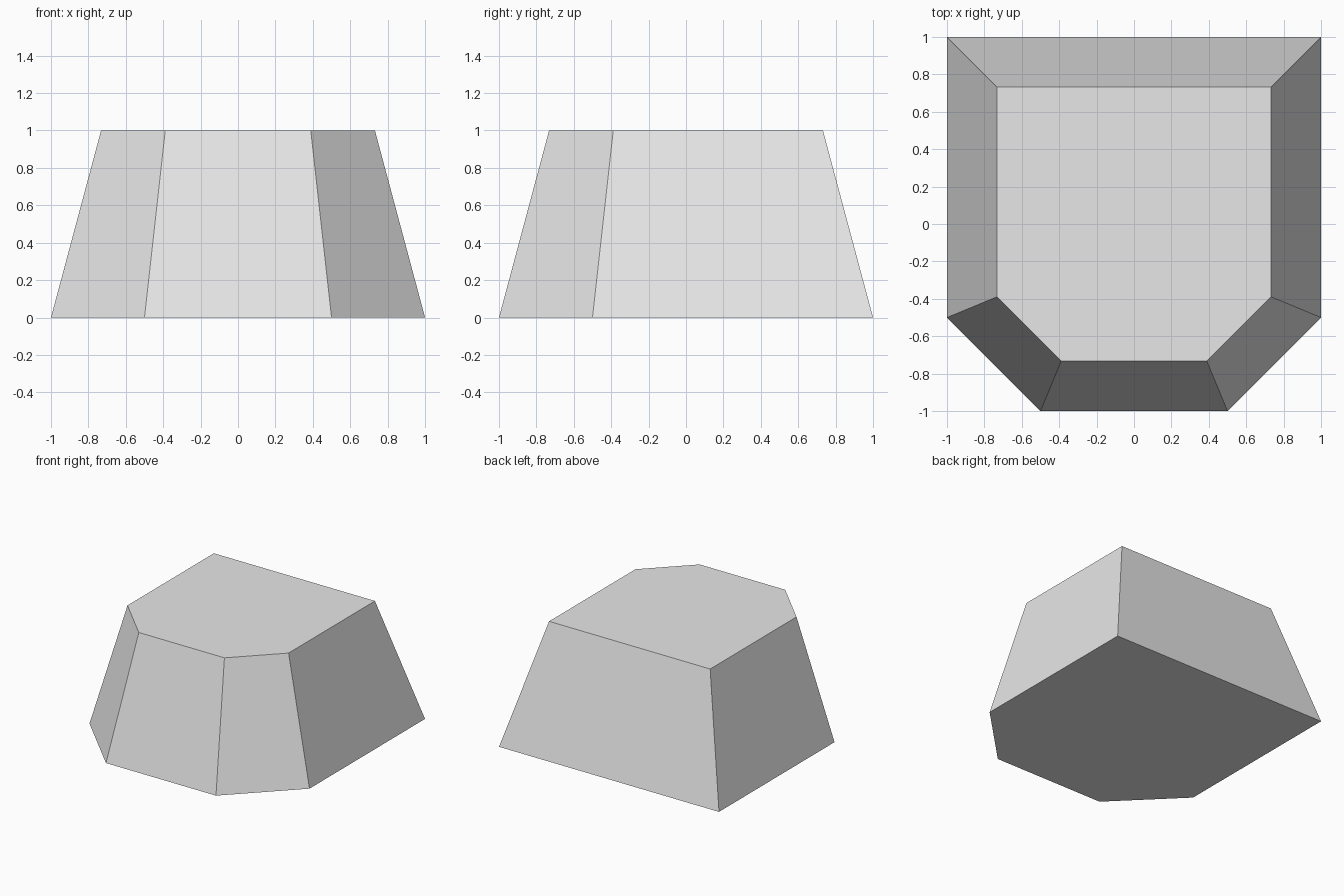
import bpy
import bmesh
import math

# Remove the default cube
cube = bpy.data.objects.get("Cube")
if cube:
    bpy.data.objects.remove(cube, do_unlink=True)

HALF = 1.0                            # half width of the base
CUT = 0.5                             # size of the front corner cuts
HEIGHT = 1.0
INSET = HEIGHT * math.tan(math.radians(15))   # walls lean in 15 degrees

# Plain grey material
grey = bpy.data.materials.new("light_grey")
grey.use_nodes = True
grey.diffuse_color = (0.8, 0.8, 0.8, 1)
grey.node_tree.nodes["Principled BSDF"].inputs["Base Color"].default_value = (0.8, 0.8, 0.8, 1)


def outline(inset):
    """Square with both front corners cut, every edge moved in by inset."""
    h = HALF - inset
    c = 2 * HALF - CUT - inset * math.sqrt(2) - h
    return [(-c, -h), (c, -h), (h, -c), (h, h), (-h, h), (-h, -c)]


# Tapered block: base ring, top ring, caps and sloping walls
bm = bmesh.new()
base = [bm.verts.new((x, y, 0)) for x, y in outline(0)]
top = [bm.verts.new((x, y, HEIGHT)) for x, y in outline(INSET)]
bm.faces.new(base[::-1])
bm.faces.new(top)
for i in range(len(base)):
    j = (i + 1) % len(base)
    bm.faces.new((base[i], base[j], top[j], top[i]))
bmesh.ops.recalc_face_normals(bm, faces=bm.faces)

mesh = bpy.data.meshes.new("tapered_block")
bm.to_mesh(mesh)
bm.free()
mesh.materials.append(grey)
block = bpy.data.objects.new("tapered_block", mesh)
bpy.context.collection.objects.link(block)
